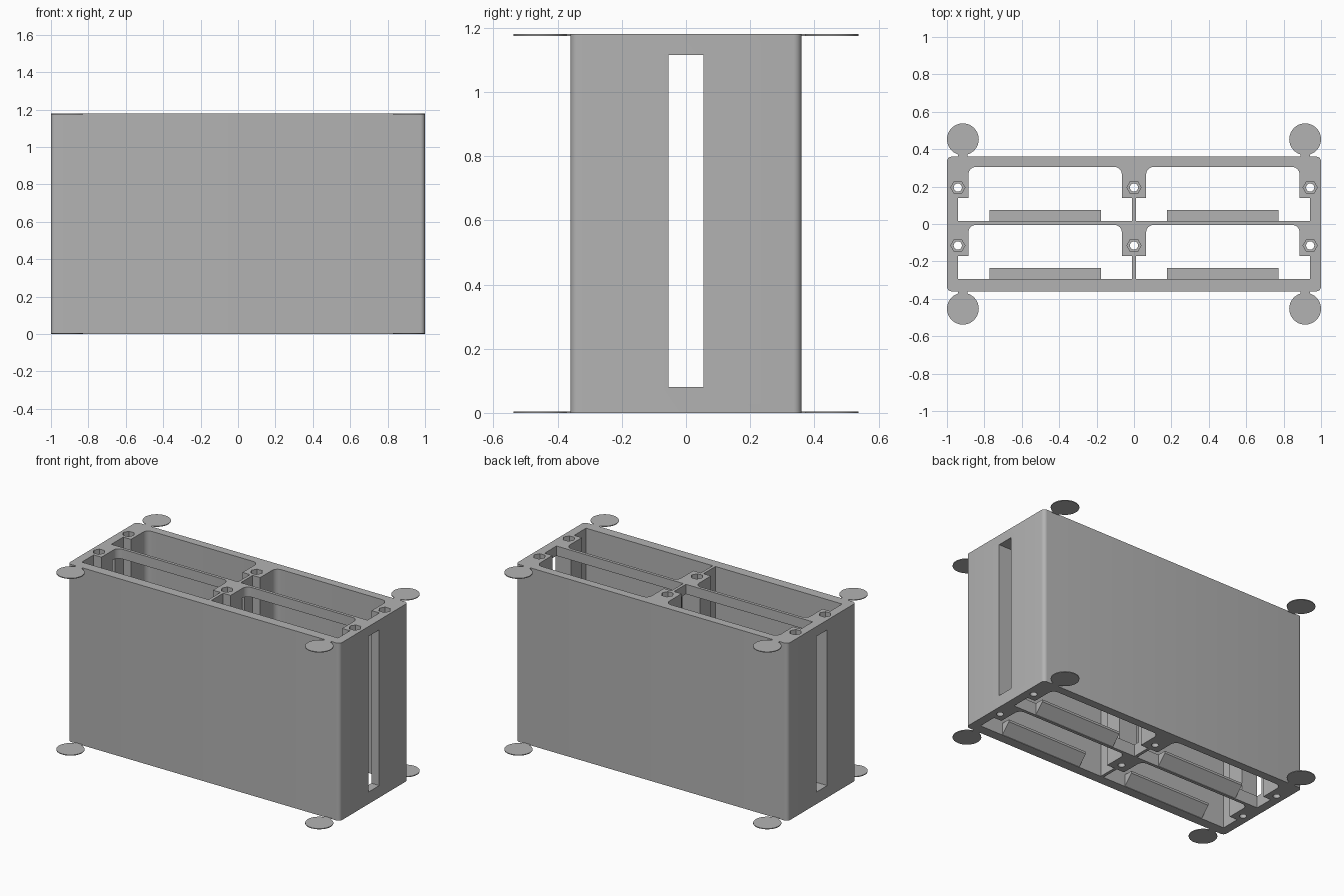
import bpy
import bmesh
from math import cos, sin, pi, radians

cube = bpy.data.objects.get("Cube")
if cube:
    bpy.data.objects.remove(cube, do_unlink=True)

HEIGHT = 1.18
ROW_STEP = -0.31          # distance from the back row of bays to the front row
GREY = (0.45, 0.45, 0.45, 1)

grey = bpy.data.materials.new("plain grey")
grey.use_nodes = True
grey.diffuse_color = GREY
grey.node_tree.nodes["Principled BSDF"].inputs["Base Color"].default_value = GREY


def prism(name, points, z0, z1):
    """Extrude a flat outline between two heights."""
    bm = bmesh.new()
    face = bm.faces.new([bm.verts.new((x, y, z0)) for x, y in points])
    top = bmesh.ops.extrude_face_region(bm, geom=[face])["geom"]
    moved = [v for v in top if isinstance(v, bmesh.types.BMVert)]
    bmesh.ops.translate(bm, verts=moved, vec=(0, 0, z1 - z0))
    bmesh.ops.recalc_face_normals(bm, faces=bm.faces)
    mesh = bpy.data.meshes.new(name)
    bm.to_mesh(mesh)
    bm.free()
    mesh.materials.append(grey)
    obj = bpy.data.objects.new(name, mesh)
    bpy.context.collection.objects.link(obj)
    return obj


def arc(cx, cy, r, a0, a1, steps):
    angles = [radians(a0 + (a1 - a0) * i / steps) for i in range(steps + 1)]
    return [(cx + r * cos(a), cy + r * sin(a)) for a in angles]


def ring(cx, cy, r, sides):
    return arc(cx, cy, r, 0, 360, sides)[:-1]


def rect(x0, x1, y0, y1):
    return [(x0, y0), (x1, y0), (x1, y1), (x0, y1)]


def smooth(obj):
    bpy.ops.object.select_all(action="DESELECT")
    obj.select_set(True)
    bpy.context.view_layer.objects.active = obj
    bpy.ops.object.shade_smooth_by_angle(angle=radians(30))


# Outer block with rounded upright edges
w, d, r = 1.0, 0.36, 0.025
outline = []
for sx, sy, start in ((1, 1, 0), (-1, 1, 90), (-1, -1, 180), (1, -1, 270)):
    outline += arc(sx * (w - r), sy * (d - r), r, start, start + 90, 6)
body = prism("case_body", outline, 0, HEIGHT)

# Four bays: wide at the front, narrowed between the screw posts
cutters = []
fillet = 0.04
for side in (1, -1):
    for shift in (0, ROW_STEP):
        bay = [(0.01, 0.015), (0.942, 0.015), (0.942, 0.14), (0.885, 0.14)]
        bay += arc(0.885 - fillet, 0.305 - fillet, fillet, 0, 90, 8)
        bay += arc(0.065 + fillet, 0.305 - fillet, fillet, 90, 180, 8)
        bay += [(0.065, 0.14), (0.01, 0.14)]
        points = [(side * x, y + shift) for x, y in bay]
        cutters.append(prism("bay_cutter", points, -0.1, HEIGHT + 0.1))

# Screw holes with hexagonal nut pockets on top
for x in (-0.942, 0, 0.942):
    for shift in (0, ROW_STEP):
        y = 0.195 + shift
        cutters.append(prism("hole_cutter", ring(x, y, 0.022, 24), -0.1, HEIGHT + 0.1))
        cutters.append(prism("nut_cutter", ring(x, y, 0.038, 6), HEIGHT - 0.05, HEIGHT + 0.1))

# Side slot running through the full width
cutters.append(prism("slot_cutter", rect(-1.2, 1.2, -0.055, 0.055), 0.08, 1.115))

for cutter in cutters:
    cutter.hide_render = True
    mod = body.modifiers.new("cut", "BOOLEAN")
    mod.operation = "DIFFERENCE"
    mod.solver = "EXACT"
    mod.object = cutter

graph = bpy.context.evaluated_depsgraph_get()
result = bpy.data.meshes.new_from_object(body.evaluated_get(graph))
body.modifiers.clear()
body.data = result
for cutter in cutters:
    bpy.data.objects.remove(cutter, do_unlink=True)
smooth(body)

# Sloped stop ledges at the foot of each bay
for side, label in ((1, "left"), (-1, "right")):
    for shift, row in ((0, "back"), (ROW_STEP, "front")):
        y = 0.012 + shift
        ledge = prism(f"{row}_{label}_ledge",
                      rect(side * 0.475 - 0.298, side * 0.475 + 0.298, y, y + 0.063),
                      0, 0.08)
        for v in ledge.data.vertices:
            if v.co.z < 0.01 and v.co.y > y + 0.03:
                v.co.z = 0.065

# Thin corner discs with small tabs, at the bottom and the top
for z, level in ((0, "bottom"), (HEIGHT - 0.005, "top")):
    for sx, side in ((1, "left"), (-1, "right")):
        for sy, end in ((1, "back"), (-1, "front")):
            name = f"{level}_{end}_{side}"
            disc = prism(name + "_disc", ring(sx * 0.915, sy * 0.453, 0.085, 48), z, z + 0.005)
            smooth(disc)
            y0, y1 = sorted((sy * 0.35, sy * 0.39))
            prism(name + "_tab", rect(sx * 0.915 - 0.025, sx * 0.915 + 0.025, y0, y1),
                  z, z + 0.005)
